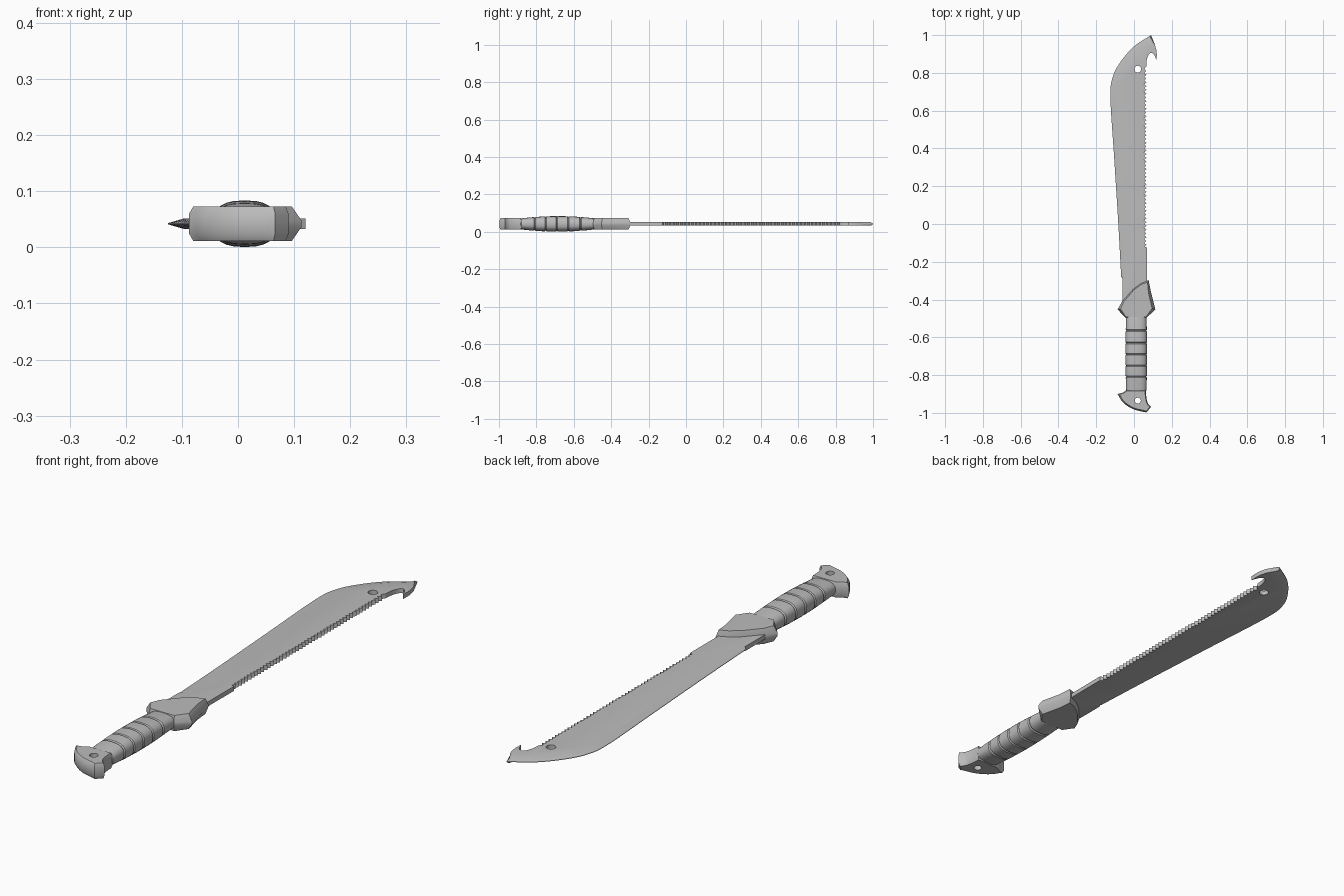
import bpy, bmesh, math
from mathutils import Vector

if "Cube" in bpy.data.objects:
    bpy.data.objects.remove(bpy.data.objects["Cube"])

MID = 0.042  # height of the flat centre plane

steel = bpy.data.materials.new("plain grey")
steel.use_nodes = True
GREY = (0.5, 0.5, 0.5, 1)
steel.diffuse_color = GREY
steel.node_tree.nodes["Principled BSDF"].inputs["Base Color"].default_value = GREY


def make_object(name, bm):
    bmesh.ops.recalc_face_normals(bm, faces=bm.faces)
    mesh = bpy.data.meshes.new(name)
    bm.to_mesh(mesh)
    bm.free()
    obj = bpy.data.objects.new(name, mesh)
    bpy.context.collection.objects.link(obj)
    mesh.materials.append(steel)
    return obj


def loft(name, rings):
    """Skin a stack of equal rings and cap both ends."""
    bm = bmesh.new()
    rows = [[bm.verts.new(p) for p in ring] for ring in rings]
    n = len(rows[0])
    for a, b in zip(rows, rows[1:]):
        for i in range(n):
            j = (i + 1) % n
            bm.faces.new((a[i], a[j], b[j], b[i]))
    bm.faces.new(rows[0])
    bm.faces.new(rows[-1])
    return make_object(name, bm)


def curve(points, steps=6):
    """Smooth path through the given points."""
    p = [Vector(q) for q in points]
    p = [p[0] * 2 - p[1]] + p + [p[-1] * 2 - p[-2]]
    out = []
    for a, b, c, d in zip(p, p[1:], p[2:], p[3:]):
        for s in range(steps):
            t = s / steps
            out.append(0.5 * (2 * b + (c - a) * t + (2 * a - 5 * b + 4 * c - d) * t * t
                              + (3 * b - a - 3 * c + d) * t ** 3))
    return out + [p[-2]]


def bevelled_plate(name, outline, widths, half, edge):
    """Clockwise outline, thick in the middle and thinner at its rim."""
    pts = [Vector(p) for p in outline]
    inner = []
    for i, p in enumerate(pts):
        t = (p - pts[i - 1]).normalized() + (pts[(i + 1) % len(pts)] - p).normalized()
        t.normalize()
        inner.append(p + Vector((t.y, -t.x)) * widths[i])
    layers = ((inner, half), (pts, edge), (pts, -edge), (inner, -half))
    return loft(name, [[(q.x, q.y, MID + z) for q in ring] for ring, z in layers])


def drill(obj, x, y, radius):
    """Cut a round hole straight through a part."""
    bm = bmesh.new()
    bmesh.ops.create_cone(bm, cap_ends=True, segments=24, radius1=radius,
                          radius2=radius, depth=0.3)
    bmesh.ops.translate(bm, verts=bm.verts, vec=(x, y, MID))
    cutter = make_object("hole_cutter", bm)
    cutter.hide_render = True
    mod = obj.modifiers.new("hole", 'BOOLEAN')
    mod.operation = 'DIFFERENCE'
    mod.solver = 'EXACT'
    mod.object = cutter
    graph = bpy.context.evaluated_depsgraph_get()
    mesh = bpy.data.meshes.new_from_object(obj.evaluated_get(graph))
    obj.modifiers.clear()
    obj.data = mesh
    bpy.data.objects.remove(cutter)


# Blade: ground cutting edge on the left, hook and saw teeth on the right
cutting_edge = curve([(-0.068, -0.28), (-0.083, 0.0), (-0.105, 0.35), (-0.125, 0.67),
                      (-0.112, 0.78), (-0.07, 0.86), (0.0, 0.94), (0.09, 1.0)])
hook = curve([(0.112, 0.945), (0.12, 0.91), (0.12, 0.865)], 4)
hook += curve([(0.108, 0.895), (0.093, 0.907), (0.077, 0.895), (0.067, 0.865), (0.065, 0.835)], 3)
teeth = []
TOOTH, COUNT = 0.02, 47
for k in range(COUNT):
    y = 0.82 - k * TOOTH
    teeth += [(0.054, y), (0.066, y - TOOTH / 2)]
outline = [(-0.062, -0.45), (-0.062, -0.285)] + cutting_edge + hook + teeth
outline += [(0.056, -0.12), (0.07, -0.125), (0.068, -0.45)]
ground = [0.028 * min(1, 0.55 + i / 40) for i in range(len(cutting_edge))]
ground[-1] = 0.012
widths = [0, 0] + ground + [0] * (len(outline) - 2 - len(ground))
blade = bevelled_plate("blade", outline, widths, 0.009, 0.001)
drill(blade, 0.02, 0.82, 0.018)

# Guard: slanted collar with pointed shoulders
guard_outline = [(-0.045, -0.497), (-0.087, -0.452), (-0.062, -0.408), (-0.005, -0.345),
                 (0.035, -0.315), (0.077, -0.297), (0.09, -0.36), (0.113, -0.452),
                 (0.066, -0.497)]
guard = bevelled_plate("guard", guard_outline,
                       [0.006, 0.016, 0.008, 0.006, 0.006, 0.012, 0.014, 0.018, 0.006],
                       0.031, 0.006)

# Grip: swelling handle divided by shallow grooves
grooves = [-0.488, -0.565, -0.63, -0.69, -0.75, -0.808, -0.886]
rings = []


def add_ring(y, shrink):
    swell = 1 - ((y + 0.685) / 0.2) ** 2
    a = 0.054 + 0.003 * swell - shrink
    b = 0.029 + 0.0125 * swell - shrink
    ring = []
    for i in range(24):
        c, s = math.cos(i * math.tau / 24), math.sin(i * math.tau / 24)
        ring.append((0.012 + a * math.copysign(abs(c) ** 0.77, c), y,
                     MID + b * math.copysign(abs(s) ** 0.77, s)))
    rings.append(ring)


for start, end in zip(grooves, grooves[1:]):
    add_ring(start, 0.004)
    for f in (0.07, 0.35, 0.65, 0.93):
        add_ring(start + (end - start) * f, 0)
add_ring(grooves[-1], 0.004)
grip = loft("grip", rings)

# Pommel: beaked end with a lanyard hole
heel = curve([(0.09, -0.968), (0.074, -0.95), (0.066, -0.92), (0.063, -0.88)], 3)
base = curve([(-0.087, -0.9), (-0.058, -0.945), (-0.005, -0.98), (0.066, -0.998)], 4)
pommel_outline = list(reversed(base)) + [(-0.06, -0.893), (-0.04, -0.88)]
pommel_outline += list(reversed(heel))
pommel_widths = [0.008] * len(base) + [0.005] * 2 + [0.005] * len(heel)
pommel = bevelled_plate("pommel", pommel_outline, pommel_widths, 0.031, 0.018)
drill(pommel, 0.02, -0.935, 0.016)

# Soft shading with crisp edges
bpy.ops.object.select_all(action='DESELECT')
for part in (blade, guard, grip, pommel):
    part.select_set(True)
    bpy.context.view_layer.objects.active = part
bpy.ops.object.shade_smooth_by_angle(angle=math.radians(32))
